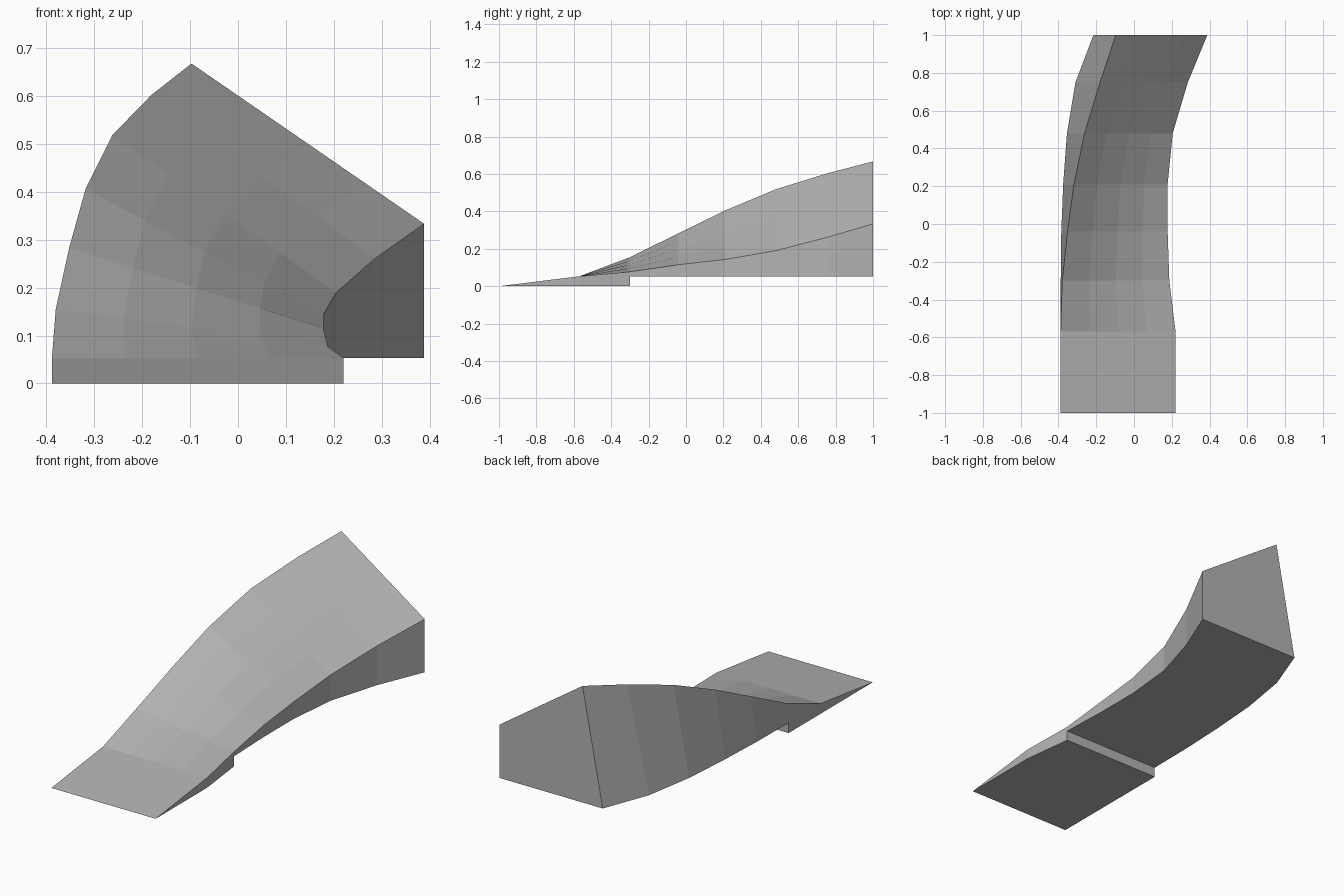
import bpy
import bmesh
from mathutils import Vector

cube = bpy.data.objects.get("Cube")
if cube:
    bpy.data.objects.remove(cube, do_unlink=True)

grey = bpy.data.materials.new("plain grey")
grey.use_nodes = True
colour = (0.45, 0.45, 0.45, 1)
grey.diffuse_color = colour
grey.node_tree.nodes["Principled BSDF"].inputs["Base Color"].default_value = colour

BASE = 0.053   # underside of the banked part
COLUMNS = 4    # strips across the running surface


def section(y, low_left, high_left, left_z, right_x, right_z, floor):
    """Closed cross-section: underside corners plus a straight banked top."""
    left = Vector((high_left, y, left_z))
    right = Vector((right_x, y, right_z))
    top = [left.lerp(right, i / COLUMNS) for i in range(COLUMNS + 1)]
    return [Vector((low_left, y, floor))] + top + [Vector((right_x, y, floor))]


def loft(name, sections):
    bm = bmesh.new()
    rings = [[bm.verts.new(p) for p in s] for s in sections]
    for a, b in zip(rings, rings[1:]):
        for i in range(len(a)):
            j = (i + 1) % len(a)
            bm.faces.new((a[i], a[j], b[j], b[i]))
    bm.faces.new(rings[0])
    bm.faces.new(rings[-1])
    # Collapse the knife edge at the front into a clean wedge
    bmesh.ops.remove_doubles(bm, verts=bm.verts, dist=0.0005)
    bmesh.ops.dissolve_degenerate(bm, edges=bm.edges, dist=0.0005)
    bmesh.ops.recalc_face_normals(bm, faces=bm.faces)
    mesh = bpy.data.meshes.new(name)
    bm.to_mesh(mesh)
    bm.free()
    mesh.materials.append(grey)
    obj = bpy.data.objects.new(name, mesh)
    bpy.context.collection.objects.link(obj)


# Banked ramp: y, lower left x, upper left x, left z, right x, right z
stations = [
    (-0.57, -0.388, -0.388, BASE, 0.22, BASE),
    (-0.30, -0.388, -0.38, 0.155, 0.187, 0.077),
    (-0.04, -0.385, -0.352, 0.283, 0.178, 0.115),
    (0.21, -0.375, -0.318, 0.405, 0.178, 0.143),
    (0.48, -0.355, -0.262, 0.518, 0.205, 0.19),
    (0.75, -0.31, -0.18, 0.602, 0.285, 0.26),
    (1.0, -0.215, -0.097, 0.667, 0.388, 0.333),
]
loft("ramp_body", [section(*s, BASE) for s in stations])

# Low entry wedge under the front of the ramp
lip = [(-1.0, 0.0, 0.22), (-0.57, BASE, 0.22), (-0.30, BASE, 0.187)]
loft("entry_wedge", [section(y, -0.388, -0.388, z, x, z, 0) for y, z, x in lip])
